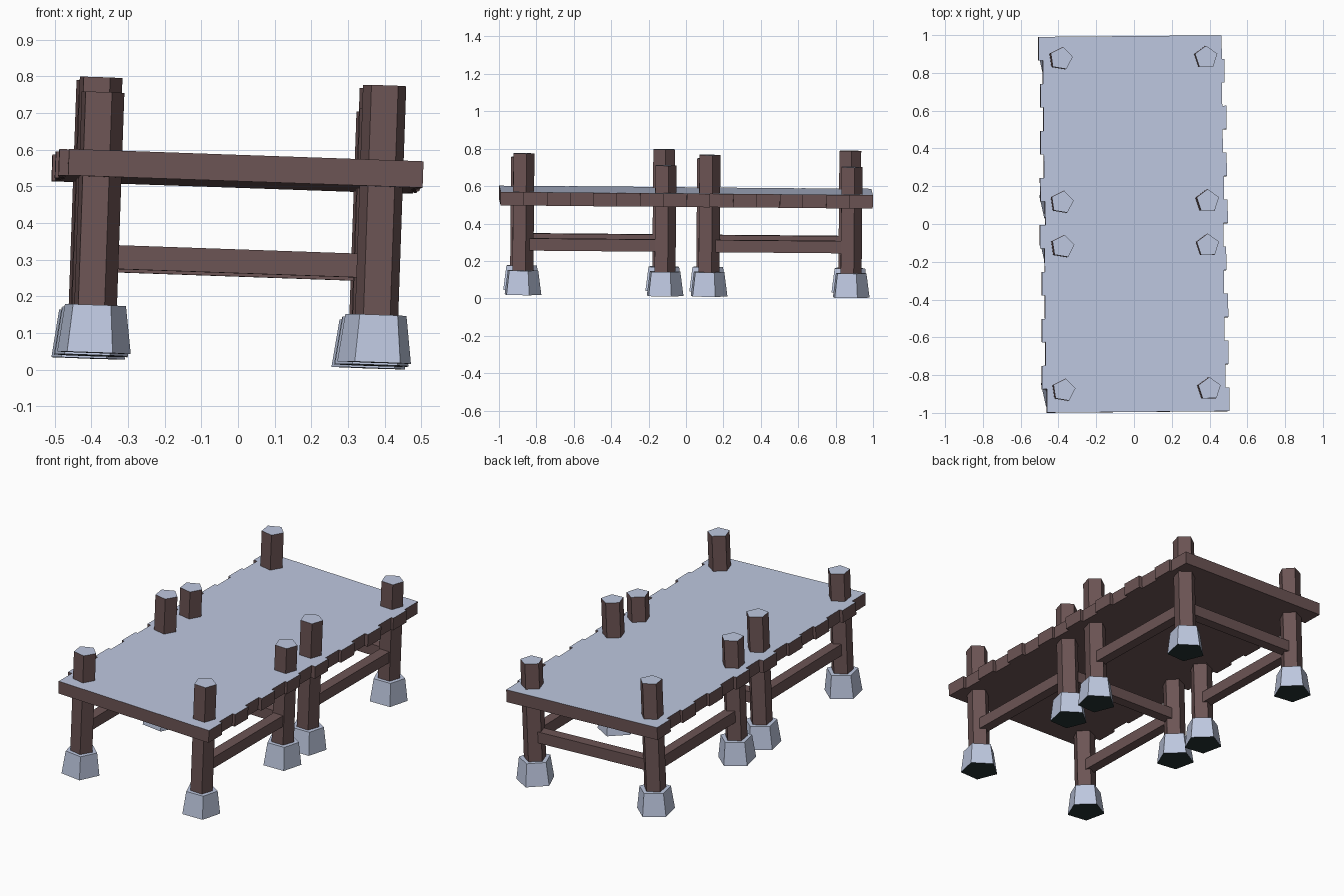
import bpy, bmesh, math
from mathutils import Matrix, Vector

if "Cube" in bpy.data.objects:
    bpy.data.objects.remove(bpy.data.objects["Cube"])


def material(name, rgb):
    m = bpy.data.materials.new(name)
    m.diffuse_color = (*rgb, 1)
    m.use_nodes = True
    m.node_tree.nodes["Principled BSDF"].inputs["Base Color"].default_value = m.diffuse_color
    return m


WOOD = material("brown wood", (0.150, 0.089, 0.089))
PALE = material("pale blue grey", (0.515, 0.578, 0.745))
DARK = material("dark underside", (0.019, 0.033, 0.033))

# the whole dock leans a little
LEAN = (Matrix.Translation((-0.019, -0.005, 0.0255))
        @ Matrix.Rotation(math.radians(0.5), 4, 'Z')
        @ Matrix.Rotation(math.radians(2), 4, 'Y')
        @ Matrix.Rotation(math.radians(-0.5), 4, 'X'))


def loft(name, bottom, top, z0, z1, mats):
    """Solid between two outlines; mats = (side, top, bottom)."""
    bm = bmesh.new()
    lo = [bm.verts.new(LEAN @ Vector((x, y, z0))) for x, y in bottom]
    hi = [bm.verts.new(LEAN @ Vector((x, y, z1))) for x, y in top]
    n = len(lo)
    for i in range(n):
        j = (i + 1) % n
        bm.faces.new((lo[i], lo[j], hi[j], hi[i]))
    bm.faces.new(hi).material_index = 1
    bm.faces.new(lo[::-1]).material_index = 2
    me = bpy.data.meshes.new(name)
    bm.to_mesh(me)
    bm.free()
    for m in mats:
        me.materials.append(m)
    ob = bpy.data.objects.new(name, me)
    bpy.context.collection.objects.link(ob)
    return ob


def pentagon(x, y, r, deg):
    a = [math.radians(deg + 72 * k) for k in range(5)]
    return [(x + r * math.cos(t), y + r * math.sin(t)) for t in a]


def beam(name, x0, x1, y0, y1):
    o = [(x0, y0), (x1, y0), (x1, y1), (x0, y1)]
    loft(name, o, o, 0.237, 0.302, (WOOD, WOOD, WOOD))


# plank ends, front to back
RIGHT = (.497, .478, .494, .474, .495, .473, .487, .473)
LEFT = (-.470, -.495, -.475, -.492, -.475, -.490, -.475, -.498)
L = 0.995          # module length
# x side, y offset, top height
POSTS = ((-1, -1, .711), (1, -1, .756), (-1, 1, .758), (1, 1, .698))

for k, part in enumerate(("front", "back")):
    yc = (k - 0.5) * L

    # deck with staggered plank ends
    ys = [yc - L / 2 + i * L / 8 for i in range(9)]
    outline = []
    for i in range(8):
        outline += [(RIGHT[i], ys[i]), (RIGHT[i], ys[i + 1])]
    for i in reversed(range(8)):
        outline += [(LEFT[i], ys[i + 1]), (LEFT[i], ys[i])]
    loft(part + "_deck", outline, outline, 0.480, 0.552, (WOOD, PALE, WOOD))

    # five-sided posts on tapered footings
    for sx, sy, h in POSTS:
        x, y = sx * 0.385, yc + sy * 0.38
        p = pentagon(x, y, 0.062, 8 if sx < 0 else 18)
        loft(part + "_post", p, p, 0.10, h, (WOOD, PALE, WOOD))
        turn = 12 if sx < 0 else 22
        loft(part + "_footing", pentagon(x, y, 0.106, turn),
             pentagon(x, y, 0.088, turn), 0.0, 0.13, (PALE, PALE, DARK))

    # rails on both sides and across the back of each module
    for s in (-1, 1):
        beam(part + "_side_rail", s * 0.385 - 0.03, s * 0.385 + 0.03, yc - 0.37, yc + 0.37)
    beam(part + "_cross_rail", -0.375, 0.375, yc + 0.35, yc + 0.41)
